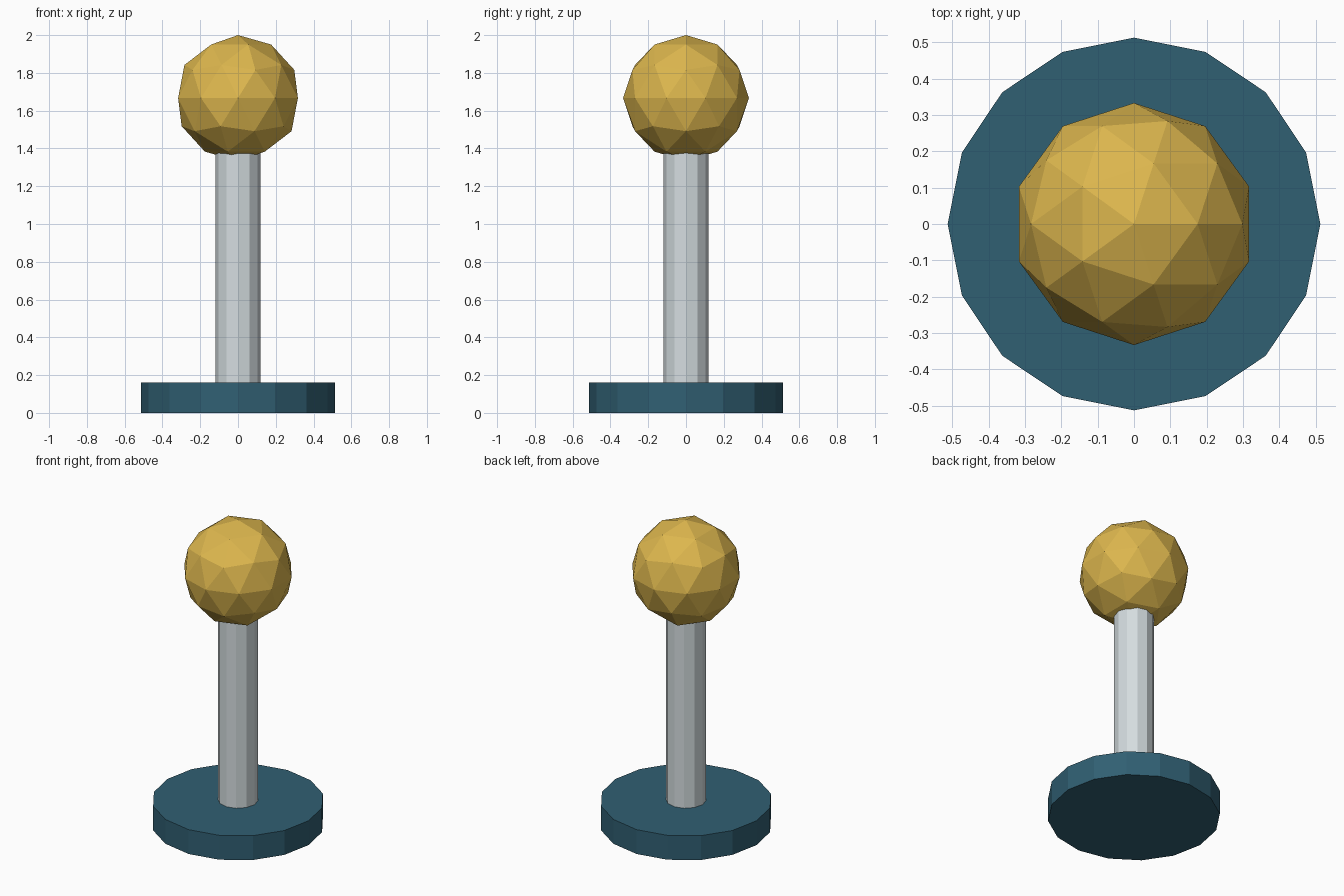
import bpy
import math

cube = bpy.data.objects.get("Cube")
if cube:
    bpy.data.objects.remove(cube, do_unlink=True)


def make_material(name, rgb):
    mat = bpy.data.materials.new(name)
    mat.use_nodes = True
    color = (*rgb, 1)
    mat.diffuse_color = color
    mat.node_tree.nodes["Principled BSDF"].inputs["Base Color"].default_value = color
    return mat


def finish(name, mat):
    obj = bpy.context.object
    obj.name = name
    obj.data.name = name
    obj.data.materials.append(mat)
    return obj


def column(name, sides, radius, bottom, top, mat):
    bpy.ops.mesh.primitive_cylinder_add(
        vertices=sides, radius=radius, depth=top - bottom,
        location=(0, 0, (bottom + top) / 2))
    return finish(name, mat)


teal = make_material("dark teal", (0.03, 0.115, 0.17))
silver = make_material("pale silver", (0.66, 0.72, 0.74))
gold = make_material("gold", (0.72, 0.47, 0.075))

BASE_TOP = 0.16
BALL_RADIUS = 1 / 3
BALL_CENTRE = 2 - BALL_RADIUS

# Flat faceted foot
column("base", 16, 0.513, 0, BASE_TOP, teal)

# Post, sunk slightly into the ball
column("post", 12, 0.12, BASE_TOP, 1.39, silver)

# Faceted ball on top
bpy.ops.mesh.primitive_ico_sphere_add(
    subdivisions=2, radius=BALL_RADIUS, location=(0, 0, BALL_CENTRE))
finish("ball", gold)
